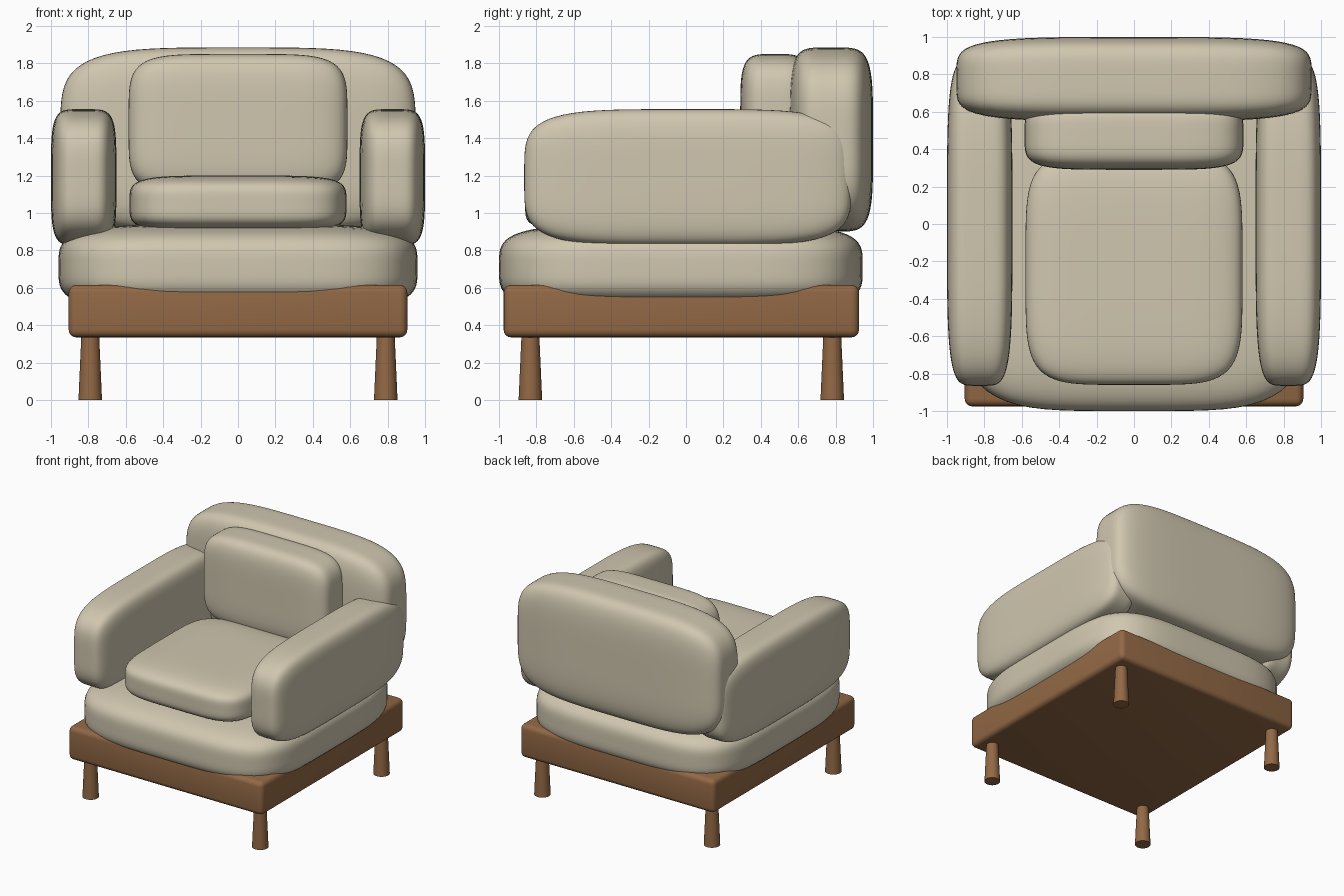
import bpy
import bmesh
from mathutils import Vector

cube = bpy.data.objects.get("Cube")
if cube:
    bpy.data.objects.remove(cube, do_unlink=True)


def material(name, color):
    mat = bpy.data.materials.new(name)
    mat.use_nodes = True
    mat.diffuse_color = (*color, 1)
    bsdf = mat.node_tree.nodes["Principled BSDF"]
    bsdf.inputs["Base Color"].default_value = (*color, 1)
    bsdf.inputs["Roughness"].default_value = 0.8
    return mat


FABRIC = material("beige fabric", (0.63, 0.57, 0.43))
WOOD = material("brown wood", (0.29, 0.14, 0.06))


def finish(name, bm, mat):
    """Turn a bmesh into a smooth-shaded object with sharp edges kept."""
    mesh = bpy.data.meshes.new(name)
    bm.to_mesh(mesh)
    bm.free()
    mesh.materials.append(mat)
    obj = bpy.data.objects.new(name, mesh)
    bpy.context.collection.objects.link(obj)
    bpy.ops.object.select_all(action="DESELECT")
    obj.select_set(True)
    bpy.context.view_layer.objects.active = obj
    bpy.ops.object.shade_smooth_by_angle()
    return obj


def puff(point, powers):
    """Push a cube point onto a rounded pillow; higher powers are boxier."""
    low, high = 0.0, 1.0
    for _ in range(30):
        t = (low + high) / 2
        if sum(abs(t * c) ** n for c, n in zip(point, powers)) > 1:
            high = t
        else:
            low = t
    return point * low


def cushion(name, x, y, z, powers):
    """Soft cushion filling the given x, y and z ranges."""
    bm = bmesh.new()
    bmesh.ops.create_cube(bm, size=2)
    bmesh.ops.subdivide_edges(bm, edges=bm.edges[:], cuts=23, use_grid_fill=True)
    spans = (x, y, z)
    center = Vector([(a + b) / 2 for a, b in spans])
    half = Vector([(b - a) / 2 for a, b in spans])
    for v in bm.verts:
        v.co = center + puff(v.co.copy(), powers) * half
    return finish(name, bm, FABRIC)


# Upholstery
cushion("seat_base", (-0.96, 0.96), (-1.0, 0.945), (0.48, 0.94), (4.5, 4.5, 4))
cushion("seat_cushion", (-0.58, 0.58), (-0.86, 0.38), (0.9, 1.2), (5, 5, 4.5))
cushion("backrest", (-0.95, 0.95), (0.55, 1.0), (0.9, 1.885), (4, 5, 4.5))
cushion("back_pillow", (-0.585, 0.585), (0.29, 0.66), (1.1, 1.85), (5, 4.5, 5))
for side, x in (("left", (0.65, 1.0)), ("right", (-1.0, -0.65))):
    cushion(side + "_arm", x, (-0.865, 0.885), (0.825, 1.555), (5, 4.2, 4.5))

# Wooden platform with rounded edges
bm = bmesh.new()
bmesh.ops.create_cube(bm, size=1)
for v in bm.verts:
    v.co = v.co * Vector((1.81, 1.9, 0.28)) + Vector((0, -0.025, 0.475))
bmesh.ops.bevel(bm, geom=bm.edges[:], offset=0.04, segments=4,
                profile=0.5, affect="EDGES")
finish("platform", bm, WOOD)

# Round legs, slightly wider at the floor
for side, x in (("left", 0.79), ("right", -0.79)):
    for end, y in (("front", -0.832), ("back", 0.782)):
        bm = bmesh.new()
        bmesh.ops.create_cone(bm, cap_ends=True, segments=32, radius1=0.063,
                              radius2=0.047, depth=0.36)
        bmesh.ops.translate(bm, verts=bm.verts[:], vec=(x, y, 0.18))
        finish(f"{end}_{side}_leg", bm, WOOD)
